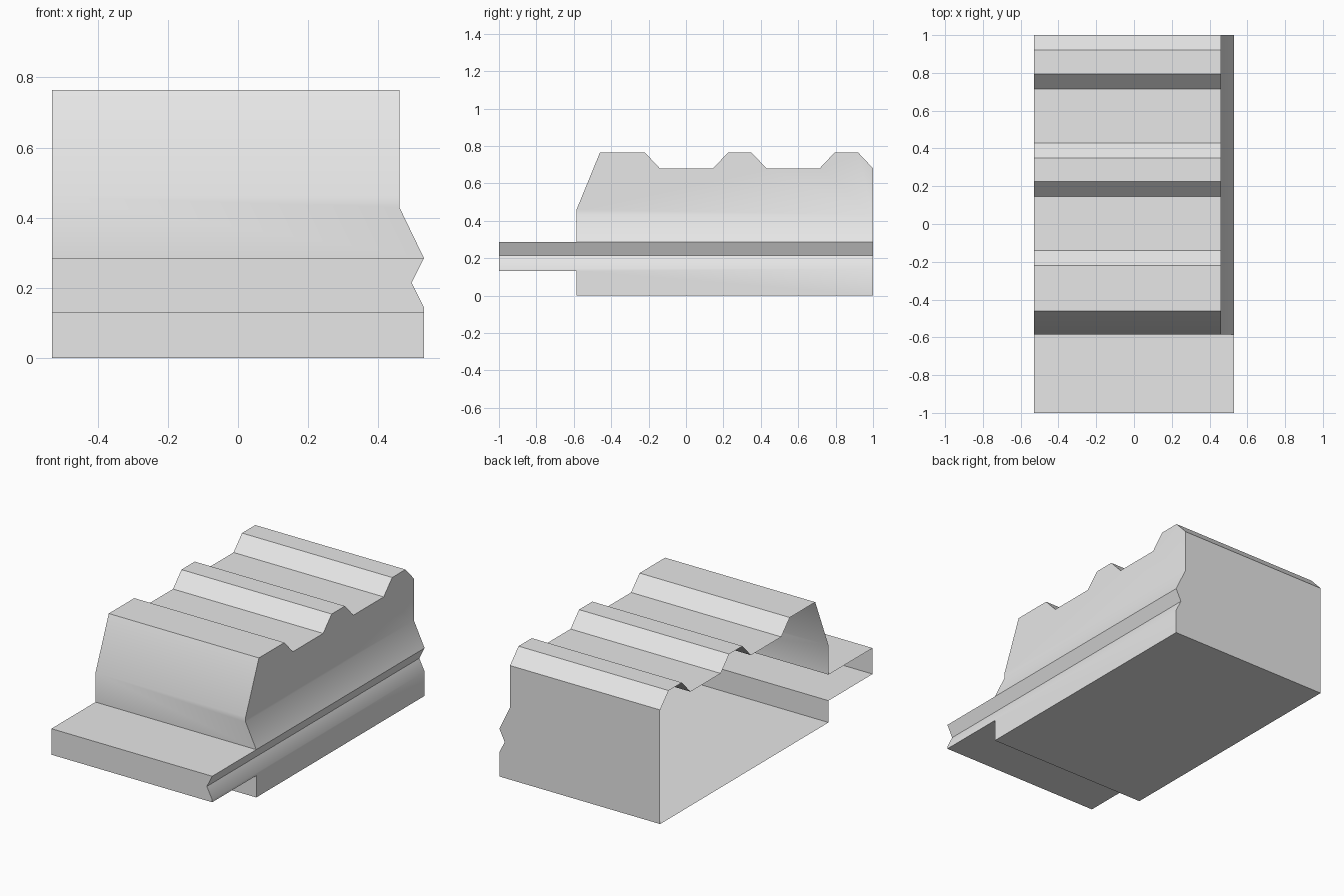
import bpy, bmesh
from math import radians

cube = bpy.data.objects.get("Cube")
if cube:
    bpy.data.objects.remove(cube, do_unlink=True)

# Single plain grey
grey = bpy.data.materials.new("light_grey")
grey.use_nodes = True
colour = (0.8, 0.8, 0.8, 1)
grey.diffuse_color = colour
grey.node_tree.nodes["Principled BSDF"].inputs["Base Color"].default_value = colour

HALF = 0.53

# Lengthwise outline (y, z): front ledge, sloped nose, ridged top, back, base
outline = [(-1, 0.13), (-1, 0.285), (-0.585, 0.285), (-0.585, 0.46),
           (-0.46, 0.765), (-0.22, 0.765), (-0.14, 0.68), (0.145, 0.68),
           (0.225, 0.765), (0.35, 0.765), (0.43, 0.68), (0.715, 0.68),
           (0.795, 0.765), (0.92, 0.765), (1, 0.68), (1, 0),
           (-0.585, 0), (-0.585, 0.13)]

# Grooved side wall (z, x), from the base upwards
wall = [(0, 0.53), (0.145, 0.53), (0.215, 0.495),
        (0.285, 0.53), (0.43, 0.46), (0.765, 0.46)]


def wall_x(z):
    for (z0, x0), (z1, x1) in zip(wall, wall[1:]):
        if z <= z1 + 1e-5:
            return x0 + (x1 - x0) * (z - z0) / (z1 - z0)
    return wall[-1][1]


bm = bmesh.new()

# Extrude the outline across the width
cap = bm.faces.new([bm.verts.new((-HALF, y, z)) for y, z in outline])
extruded = bmesh.ops.extrude_face_region(bm, geom=[cap], use_keep_orig=True)
moved = [g for g in extruded["geom"] if isinstance(g, bmesh.types.BMVert)]
bmesh.ops.translate(bm, vec=(2 * HALF, 0, 0), verts=moved)
bmesh.ops.recalc_face_normals(bm, faces=bm.faces)

# The plain side is open
open_side = [f for f in bm.faces if all(v.co.x < 0 for v in f.verts)]
bmesh.ops.delete(bm, geom=open_side, context='FACES_ONLY')

# Cut the other side at each bend of the wall, then shape it
for z, _ in wall[1:-1]:
    side = [f for f in bm.faces if all(v.co.x > 0 for v in f.verts)]
    edges = {e for f in side for e in f.edges}
    bmesh.ops.bisect_plane(bm, geom=side + list(edges), dist=1e-5,
                           plane_co=(0, 0, z), plane_no=(0, 0, 1))
for v in bm.verts:
    if v.co.x > 0:
        v.co.x = wall_x(v.co.z)

mesh = bpy.data.meshes.new("ridged_block")
bm.to_mesh(mesh)
bm.free()
mesh.materials.append(grey)
block = bpy.data.objects.new("ridged_block", mesh)
bpy.context.collection.objects.link(block)

# Soft blend over shallow bends, crisp ridges elsewhere
bpy.ops.object.select_all(action='DESELECT')
block.select_set(True)
bpy.context.view_layer.objects.active = block
bpy.ops.object.shade_smooth_by_angle(angle=radians(30))
